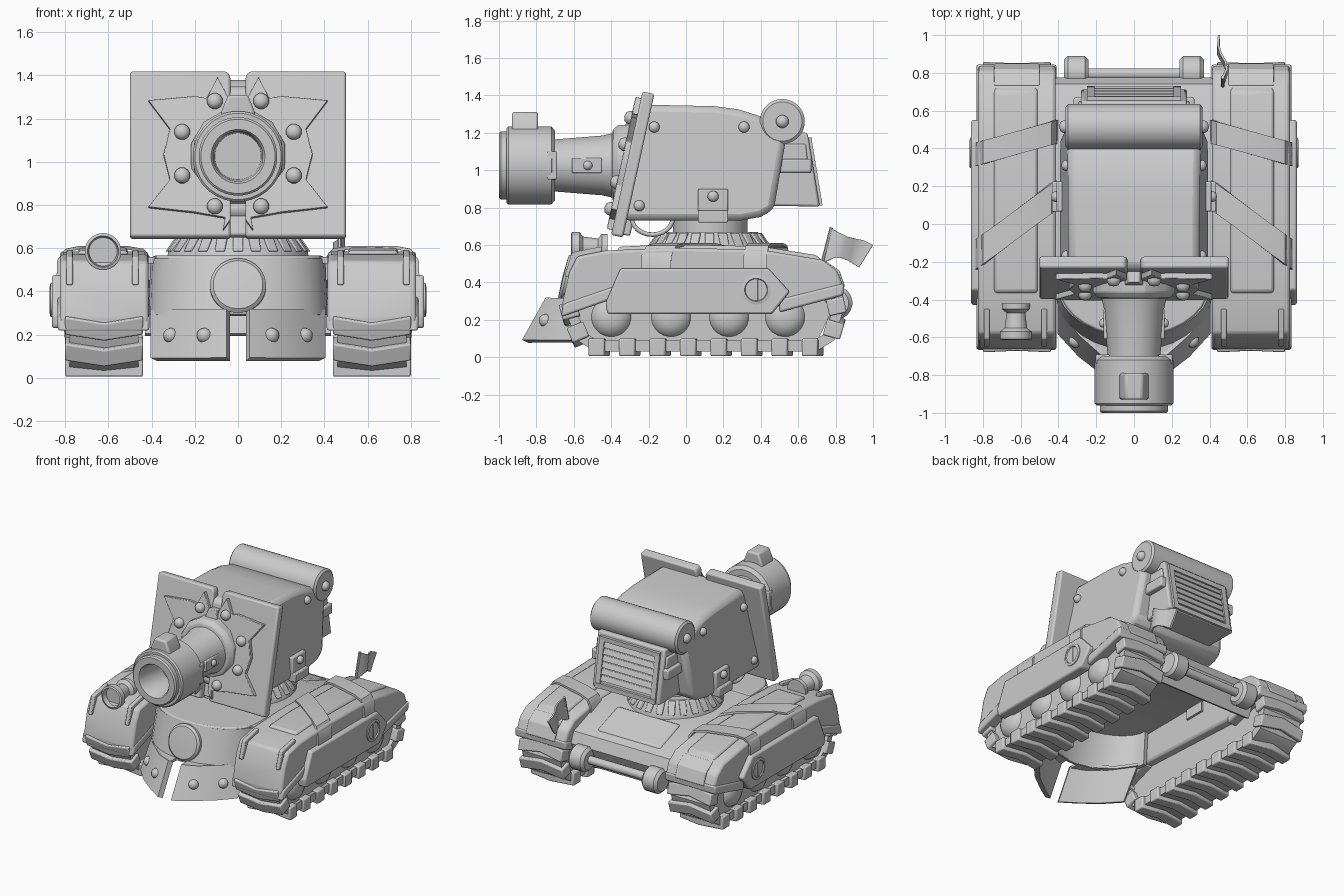
import bpy, bmesh
from math import sin, cos, pi, radians
from mathutils import Vector, Matrix

if "Cube" in bpy.data.objects:
    bpy.data.objects.remove(bpy.data.objects["Cube"])

X, Y, Z = Vector((1, 0, 0)), Vector((0, 1, 0)), Vector((0, 0, 1))
TILT = Matrix.Translation((0, -0.318, 1.03)) @ Matrix.Rotation(-0.215, 4, 'X')


def finish(bm, name, bevel=0, mirror=False, solid=0, angle=35):
    bmesh.ops.remove_doubles(bm, verts=bm.verts, dist=1e-5)
    bmesh.ops.recalc_face_normals(bm, faces=bm.faces)
    me = bpy.data.meshes.new(name)
    bm.to_mesh(me)
    bm.free()
    ob = bpy.data.objects.new(name, me)
    bpy.context.collection.objects.link(ob)
    if solid:  # apply the thickness so its rim edges can be kept sharp
        m = ob.modifiers.new("solid", 'SOLIDIFY')
        m.thickness, m.offset = solid, 0
        me = bpy.data.meshes.new_from_object(ob.evaluated_get(bpy.context.evaluated_depsgraph_get()))
        ob.modifiers.clear()
        ob.data = me
    me.shade_smooth()
    me.set_sharp_from_angle(angle=radians(angle))
    if bevel:
        m = ob.modifiers.new("bevel", 'BEVEL')
        m.width, m.segments, m.limit_method = bevel, 2, 'ANGLE'
    if mirror:
        ob.modifiers.new("mirror", 'MIRROR').use_mirror_merge = False
    return ob


def add_prism(bm, pts, d0, d1, axis='x', mat=Matrix()):
    put = {'x': lambda a, b, d: (d, a, b), 'y': lambda a, b, d: (a, d, b), 'z': lambda a, b, d: (a, b, d)}[axis]
    lo, hi = ([bm.verts.new(mat @ Vector(put(a, b, d))) for a, b in pts] for d in (d0, d1))
    bm.faces.new(lo)
    bm.faces.new(hi)
    for i in range(len(pts)):
        j = (i + 1) % len(pts)
        bm.faces.new((lo[i], lo[j], hi[j], hi[i]))


def prism(name, pts, d0, d1, axis='x', bevel=0, mirror=False, mat=Matrix()):
    bm = bmesh.new()
    add_prism(bm, pts, d0, d1, axis, mat)
    return finish(bm, name, bevel, mirror)


def rect(a0, a1, b0, b1):
    return [(a0, b0), (a1, b0), (a1, b1), (a0, b1)]


def box(name, x0, x1, y0, y1, z0, z1, bevel=0.01, mirror=False, mat=Matrix()):
    return prism(name, rect(y0, y1, z0, z1), x0, x1, 'x', bevel, mirror, mat)


def add_lathe(bm, pts, origin, axis, n=24):
    mat = Matrix.Translation(origin) @ Z.rotation_difference(Vector(axis)).to_matrix().to_4x4()
    rings = [[bm.verts.new(mat @ Vector((r * cos(2 * pi * (k + .5) / n), r * sin(2 * pi * (k + .5) / n), t)))
              for k in range(n)] for r, t in pts]
    for a, b in zip(rings, rings[1:]):
        for k in range(n):
            j = (k + 1) % n
            bm.faces.new((a[k], a[j], b[j], b[k]))


def lathe(name, pts, origin, axis, n=24, mirror=False, bevel=0):
    bm = bmesh.new()
    add_lathe(bm, pts, origin, axis, n)
    return finish(bm, name, bevel, mirror)


def bolts(name, places, axis, r=0.035, mirror=True):
    bm = bmesh.new()
    for p in places:
        add_lathe(bm, [(0, -.02), (r, -.02), (r, r * .3), (r * .7, r * .8), (0, r)], p, axis, 12)
    return finish(bm, name, 0, mirror, angle=60)


def ribbon(name, a, b, solid, mirror=False, closed=False, bevel=0):
    bm = bmesh.new()
    va, vb = [bm.verts.new(p) for p in a], [bm.verts.new(p) for p in b]
    for i in range(len(a) - (0 if closed else 1)):
        j = (i + 1) % len(a)
        bm.faces.new((va[i], va[j], vb[j], vb[i]))
    return finish(bm, name, bevel, mirror, solid)


# Tracks: belt, chevron lugs, inner filler, wheels
loop = [(-.48, .06), (.69, .06), (.77, .11), (.805, .23), (.74, .38), (-.54, .38), (-.61, .23), (-.56, .11)]
ribbon("track_belt", [(.46, y, z) for y, z in loop], [(.78, y, z) for y, z in loop], .06, True, True)
bm = bmesh.new()
path = [Vector((0, y, z)) for y, z in [(-.63, .3)] + loop[6:] + loop[:4] + [(.79, .3)]]
left = .05
for p, q in zip(path, path[1:]):
    d, s = (q - p).normalized(), left
    while s < (q - p).length:
        mat = Matrix((X, d, d.cross(X))).transposed().to_4x4()
        mat.translation = p + d * s
        add_prism(bm, [(.44, -.045), (.62, -.015), (.8, -.045), (.8, .04), (.62, .07), (.44, .04)],
                  -.04, .055, 'z', mat)
        s += .163 if abs(d.z) < .1 else .125
    left = s - (q - p).length
finish(bm, "track_lugs", .008, True)
prism("track_filler", [(-.5, .08), (.7, .08), (.78, .25), (.7, .36), (-.5, .36), (-.59, .24)], .48, .755, 'x', 0, True)
bm = bmesh.new()
for y in (-.4, -.08, .23, .53):
    add_lathe(bm, [(0, 0), (.12, 0), (.115, .12), (.09, .16), (.05, .18), (0, .185)], (.62, y, .215), X)
finish(bm, "road_wheels", 0, True)

# Fenders with lip, raised lid, side panel and straps
top = [(-.665, .27), (-.625, .45), (-.58, .54), (-.43, .57), (-.1, .585), (.4, .575), (.73, .52), (.81, .46), (.845, .37)]
prism("fender", top + [(.56, .27), (-.41, .32), (-.655, .24)], .415, .825, 'x', .04, True)
prism("fender_front_lip", [(-.668, .215), (-.655, .285), (-.38, .38), (-.38, .315)], .41, .835, 'x', .012, True)
prism("fender_rear_lip", [(.5, .24), (.84, .33), (.845, .395), (.5, .31)], .41, .835, 'x', .012, True)
prism("fender_lid", [(-.38, .53), (-.36, .59), (-.1, .603), (.4, .593), (.7, .545), (.74, .5)], .51, .74, 'x', .015, True)
prism("side_panel", [(-.43, .29), (-.35, .475), (.44, .475), (.555, .35), (.46, .23), (-.42, .23)], .78, .862, 'x', .012, True)
lathe("side_hub", [(.08, 0), (.08, .018), (.062, .022), (.058, .015), (0, .015)], (.85, .375, .36), X, 24, True)
box("side_hub_slot", .855, .87, .365, .385, .3, .42, .004, True)
for nm, yi, yo, w in (("front_strap", .16, -.16, .08), ("rear_strap", .49, .37, .062)):
    sec = [(.405, .45), (.415, .555), (.44, .59), (.52, .603), (.73, .603), (.795, .59), (.83, .54), (.832, .45)]
    cy = [yi + (yo - yi) * (x - .405) / .427 for x, z in sec]
    ribbon(nm, [(x, c - w, z) for (x, z), c in zip(sec, cy)], [(x, c + w, z) for (x, z), c in zip(sec, cy)], .016, True)
for x in (.46, .765):
    prism("fender_hook", [(-.65, .43), (-.61, .56), (-.45, .592), (-.45, .56), (-.58, .53), (-.61, .43)], x, x + .03, 'x', .006, True)
prism("fender_rear_plate", [(.735, .52), (.82, .465), (.85, .38), (.84, .37), (.72, .5)], .5, .74, 'x', .005, True)

# Hollow hull, rear deck and tow bar
deck = [(-.4, .545), (.4, .545), (.73, .43), (.76, .36), (.69, .2)]
ribbon("hull", [(-.43, y, z) for y, z in deck], [(.43, y, z) for y, z in deck], .03)
prism("deck_plate", [(.44, .558), (.68, .473), (.68, .44), (.44, .52)], -.26, .26, 'x', .012)
lathe("tow_bar", [(.03, -.26), (.03, .26)], (0, .795, .29), X, 16)
lathe("tow_bar_mount", [(0, 0), (.07, 0), (.09, .02), (.09, .11), (.07, .13), (0, .13)], (.24, .8, .29), X, 20, True)
box("tow_bracket", .26, .35, .68, .8, .24, .34, .01, True)

# Flared nose shell, roof rim and split plough
arc = [radians(-90 + 12 * i) for i in range(16)]
ribbon("nose", [(.4 * sin(t), -.36 - .3 * cos(t), .29) for t in arc], [(.39 * sin(t), -.33 - .25 * cos(t), .55) for t in arc], .03)
roof = [(.395 * sin(t), -.33 - .265 * cos(t)) for t in arc]
prism("nose_rim", roof + [(.395, -.2), (-.395, -.2)], .53, .565, 'z', .01)
lathe("nose_disc", [(0, 0), (.13, 0), (.13, .03), (.115, .045), (0, .05)], (0, -.612, .42), (0, -1, .25), 32)
ribbon("plough", [(.045, -.735, .31), (.15, -.69, .31), (.28, -.575, .31), (.39, -.42, .31)],
       [(.045, -.86, .085), (.15, -.79, .085), (.28, -.69, .085), (.39, -.57, .085)], .04, True)
ribbon("plough_shelf", [(.045, -.735, .3), (.15, -.69, .3), (.28, -.575, .3), (.39, -.42, .3)],
       [(.045, -.64, .3), (.15, -.62, .3), (.28, -.53, .3), (.37, -.4, .3)], .02, True)
bolts("plough_bolts", [(.155, -.75, .195), (.31, -.62, .195)], (.6, -.75, .33))

# Turret ring with ribs
lathe("turret_ring", [(0, .54), (.33, .54), (.325, .59), (.26, .67), (0, .67)], (0, .125, 0), Z, 32)
lathe("turret_neck", [(.2, .64), (.2, .76)], (0, .13, 0), Z, 24)
bm = bmesh.new()
for k in range(24):
    mat = Matrix.Translation((0, .125, 0)) @ Matrix.Rotation(2 * pi * k / 24, 4, 'Z')
    add_prism(bm, [(.24, .585), (.335, .585), (.28, .665), (.24, .665)], -.024, .024, 'y', mat)
finish(bm, "turret_ring_ribs", .005)

# Turret body, tapered to the roof
prof = [(-.36, .75), (-.3, .73), (.29, .73), (.4, .75), (.47, .79), (.54, 1.2), (.39, 1.29), (.28, 1.325), (.15, 1.342), (-.24, 1.35)]
bm = bmesh.new()
add_prism(bm, prof, -1, 1)
for v in bm.verts:
    v.co.x *= .395 - .08 * (v.co.z - .73)
finish(bm, "turret_body", .035)
bolts("turret_bolts", [(.355, -.17, 1.23), (.355, .31, 1.23), (.385, -.25, .81)], X, .03)
prism("turret_bracket", rect(.065, .225, .72, .9), .37, .41, 'x', .008, True)
box("turret_bracket_foot", .37, .435, .065, .225, .72, .785, .006, True)
bolts("bracket_bolts", [(.41, .145, .86)], X, .03)

# Bed roll and louvred rear pack
lathe("bed_roll", [(0, -.362), (.105, -.362), (.12, -.35), (.12, .35), (.105, .362), (0, .362)], (0, .515, 1.26), X, 32)
bolts("roll_bolts", [(.362, .515, 1.26)], X, .035)
prism("rear_pack", [(.42, .81), (.715, .805), (.65, 1.2), (.42, 1.2)], -.28, .28, 'x', .012)
bm = bmesh.new()
by = lambda z: .65 + (1.2 - z) * .165
for s in (-1, 1):
    add_prism(bm, [(by(.81), .81), (by(.81) + .016, .81), (by(1.17) + .016, 1.17), (by(1.17), 1.17)], s * .21, s * .25)
for z in (.81, 1.14):
    add_prism(bm, rect(by(z) - .02, by(z) + .014, z, z + .035), -.25, .25)
for i in range(6):
    z = .865 + i * .047
    add_prism(bm, [(by(z) - .02, z), (by(z) + .012, z), (by(z) - .004, z + .036), (by(z) - .02, z + .036)], -.21, .21)
finish(bm, "louvres")
box("pack_clamp", .25, .32, .44, .67, .985, 1.06, .01, True)
prism("pack_strap", [(.46, .985), (.46, 1.14), (.64, 1.14), (.65, 1.06), (.54, .985)], .27, .295, 'x', .008, True)

# Split shield with star plate and bolts, all tilted back
prism("shield", [(.05, .4), (.035, .375), (.035, -.385), (.5, -.385), (.5, .4)], 0, .065, 'y', .012, True, TILT)
prism("star_plate", [(.035, .18), (.04, .26), (.095, .365), (.145, .265), (.2, .275), (.415, .255), (.315, .12), (.345, 0),
                     (.315, -.12), (.415, -.25), (.2, -.275), (.06, -.3), (.07, -.36), (.035, -.31)],
      -.03, .01, 'y', .004, True, TILT)
bolts("star_bolts", [TILT @ Vector((.28 * cos(radians(a)), -.03, .27 * sin(radians(a)))) for a in (22.5, 67.5, -22.5, -67.5)],
      TILT.to_3x3() @ -Y, .037)
prism("star_clip", [(-.05, .2), (.05, .2), (.03, .27), (-.03, .27)], -.05, .03, 'y', .006, False, TILT)
box("shield_hinge", -.06, .06, .04, .1, -.37, .33, .01, False, TILT)

# Gun barrel and muzzle
lathe("mantlet", [(0, .2), (.225, .22), (.225, .36), (.2, .39), (.15, .4)], (0, 0, 1.025), -Y, 12, bevel=.006)
lathe("barrel", [(0, .3), (.18, .36), (.16, .45), (.14, .7), (.185, .7), (.21, .72), (.21, .95), (.2, .96), (.182, .96), (.182, .99),
                 (.172, 1), (.125, 1), (.115, .985), (.108, .75), (0, .75)], (0, 0, 1.025), -Y, 32)
prism("muzzle_sight", [(-.08, 1.18), (.08, 1.18), (.075, 1.24), (.045, 1.31), (-.045, 1.31), (-.075, 1.24)], -.93, -.79, 'y', .012)
box("barrel_plate", .12, .162, -.61, -.45, .985, 1.065, .006, True)
bolts("barrel_bolts", [(.16, -.525, 1.025)], X, .025)
box("muzzle_key", .13, .203, -.74, -.69, .95, 1.1, .006, True)

# Cable loops under the turret front
cu = bpy.data.curves.new("cable_loop", 'CURVE')
cu.dimensions, cu.bevel_depth, cu.bevel_resolution = '3D', .012, 2
for s in (-.3, .3):
    sp = cu.splines.new('POLY')
    sp.points.add(12)
    for i, p in enumerate(sp.points):
        p.co = (s, -.18 + .11 * cos(pi * i / 12), .745 - .09 * sin(pi * i / 12), 1)
bpy.context.collection.objects.link(bpy.data.objects.new("cable_loop", cu))

# Headlamp on the left fender
lathe("headlamp", [(0, -.17), (.075, -.17), (.075, -.14), (.05, -.12), (.06, -.04), (.085, -.02), (.085, .02), (.072, .025),
                   (.065, -.01), (0, -.01)], (-.625, -.59, .585), -Y, 24)
prism("headlamp_foot", [(-.69, .5), (-.56, .5), (-.59, .56), (-.66, .56)], -.57, -.47, 'y', .008)

# Flag on the right rear fender
lathe("flag_pole", [(0, 0), (.01, 0), (.01, .21), (0, .21)], (.47, .725, .49), (0, .25, .97), 8)
fx = [.47, .49, .485, .46, .445, .45]
fy = [(.775, .735), (.82, .79), (.86, .83), (.9, .87), (.95, .9), (1.0, .925)]
fz = [(.69, .505), (.665, .53), (.645, .53), (.635, .515), (.625, .495), (.6, .48)]
ribbon("flag", [(x, y[0], z[0]) for x, y, z in zip(fx, fy, fz)], [(x, y[1], z[1]) for x, y, z in zip(fx, fy, fz)], .012)
